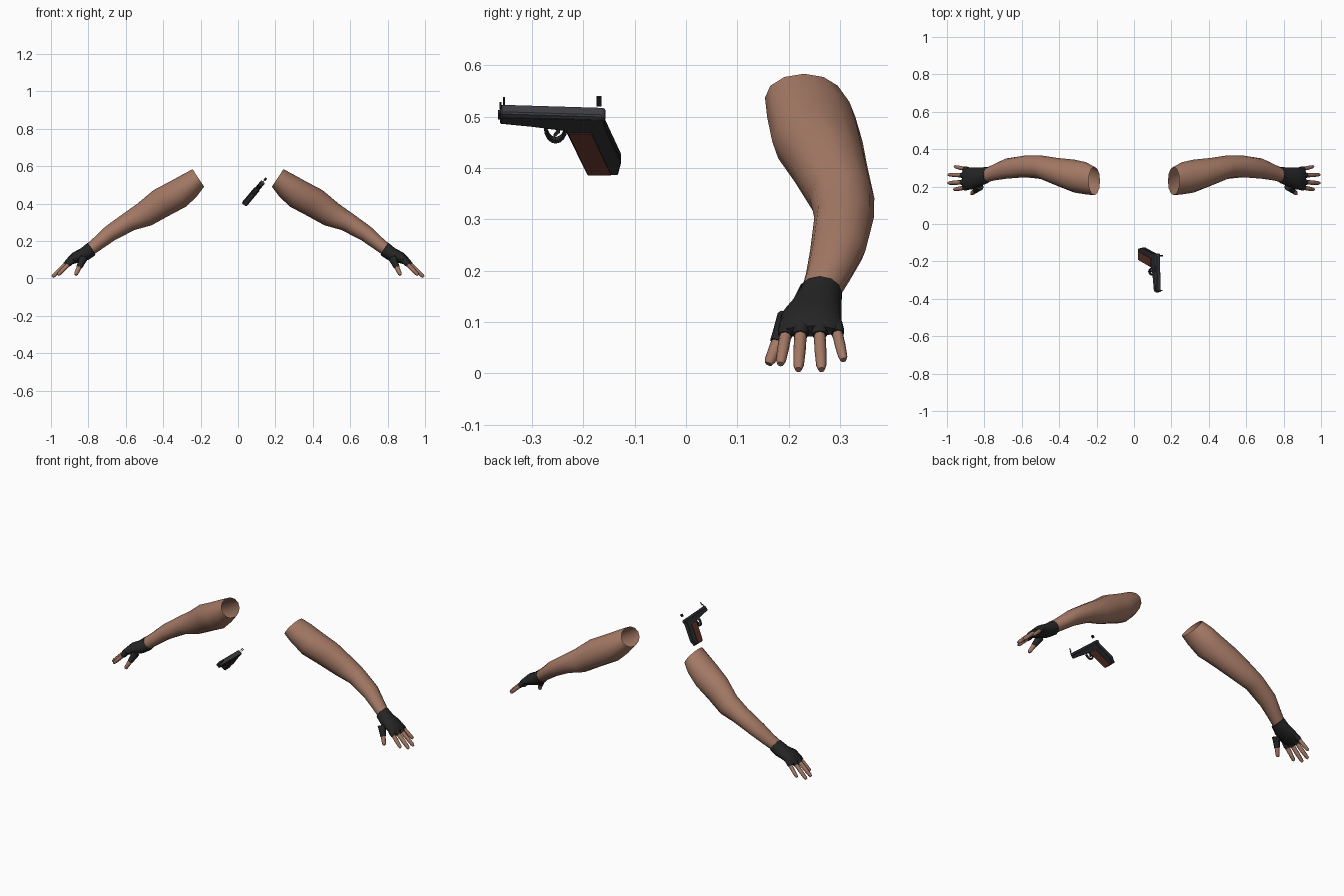
import bpy
import bmesh
from math import sin, cos, pi, radians
from mathutils import Vector, Matrix

if "Cube" in bpy.data.objects:
    bpy.data.objects.remove(bpy.data.objects["Cube"])


def material(name, rgb):
    m = bpy.data.materials.new(name)
    m.use_nodes = True
    m.diffuse_color = (*rgb, 1)
    m.node_tree.nodes["Principled BSDF"].inputs["Base Color"].default_value = (*rgb, 1)
    return m


SKIN = material("skin", (0.37, 0.19, 0.13))
GLOVE = material("glove black", (0.018, 0.018, 0.019))
STEEL = material("slide grey", (0.05, 0.05, 0.06))
FRAME = material("frame black", (0.019, 0.02, 0.022))
WOOD = material("grip brown", (0.085, 0.026, 0.017))


def finish(name, bm, mat, angle=None):
    bmesh.ops.recalc_face_normals(bm, faces=bm.faces[:])
    mesh = bpy.data.meshes.new(name)
    bm.to_mesh(mesh)
    bm.free()
    mesh.materials.append(mat)
    ob = bpy.data.objects.new(name, mesh)
    bpy.context.collection.objects.link(ob)
    if angle:
        bpy.ops.object.select_all(action="DESELECT")
        ob.select_set(True)
        bpy.context.view_layer.objects.active = ob
        bpy.ops.object.shade_smooth_by_angle(angle=radians(angle))
    return ob


def loft(name, rings, mat, side, cap_start=False, cap_end=False):
    """Skin a list of rings; side = -1 mirrors to the other arm."""
    bm = bmesh.new()
    loops = [[bm.verts.new((p[0] * side, p[1], p[2])) for p in r] for r in rings]
    n = len(loops[0])
    for a, b in zip(loops, loops[1:]):
        for i in range(n):
            j = (i + 1) % n
            bm.faces.new((a[i], a[j], b[j], b[i]))
    if cap_start:
        bm.faces.new(loops[0][::-1])
    if cap_end:
        bm.faces.new(loops[-1])
    ob = finish(name, bm, mat, 50)
    if side < 0 and not (cap_start or cap_end):
        return ob
    return ob


def arm_rings(stations, sides):
    """Stations: centre x, y, z, half height, half width, square to the arm."""
    up = Vector((0.548, 0, 0.836))
    out = []
    for x, y, z, h, w in stations:
        c = Vector((x, y, z))
        out.append([c + up * h * cos(2 * pi * i / sides)
                    + Vector((0, w * sin(2 * pi * i / sides), 0)) for i in range(sides)])
    return out


def tube_rings(a, b, steps, sides=8):
    """Steps: (fraction along a-b, radius)."""
    a, b = Vector(a), Vector(b)
    d = (b - a).normalized()
    u = d.cross(Vector((0, 1, 0))).normalized()
    v = d.cross(u)
    return [[a.lerp(b, t) + (u * cos(2 * pi * i / sides) + v * sin(2 * pi * i / sides)) * r
             for i in range(sides)] for t, r in steps]


# Arm from the open shoulder to the wrist
ARM = [(.212, .230, .537, .056, .076), (.255, .244, .500, .069, .086),
       (.319, .256, .452, .080, .088), (.408, .278, .405, .080, .075),
       (.500, .304, .342, .069, .063), (.583, .308, .303, .053, .058),
       (.685, .296, .240, .044, .054), (.740, .279, .195, .038, .045),
       (.800, .258, .148, .033, .037)]
# Glove from the cuff to the knuckles
HAND = [(.782, .261, .158, .034, .038), (.784, .261, .157, .039, .043),
        (.820, .253, .130, .037, .050), (.865, .244, .113, .031, .059),
        (.900, .243, .092, .021, .060), (.914, .243, .082, .012, .054)]
# Digits: knuckle, tip, radius
DIGITS = {"thumb": ((.825, .200, .110), (.869, .161, .018), .013),
          "index_finger": ((.885, .198, .098), (.963, .184, .018), .0115),
          "middle_finger": ((.890, .225, .104), (.993, .219, .007), .0120),
          "ring_finger": ((.890, .259, .104), (.993, .264, .007), .0115),
          "little_finger": ((.885, .290, .100), (.960, .307, .026), .0105)}

for side, label in ((1, "left"), (-1, "right")):
    loft(label + "_arm", arm_rings(ARM, 12), SKIN, side)
    loft(label + "_glove", arm_rings(HAND, 12), GLOVE, side, True, True)
    for name, (a, b, r) in DIGITS.items():
        sleeve = .55 if name == "thumb" else .32
        wide = 1.75 if name == "thumb" else 1.35
        loft(f"{label}_{name}_sleeve",
             tube_rings(a, b, [(0, r * wide), (sleeve * .6, r * 1.4), (sleeve, r * 1.2)]),
             GLOVE, side, True, True)
        loft(f"{label}_{name}",
             tube_rings(a, b, [(sleeve * .8, r), (.62, r), (.92, r * .85), (1, r * .55)]),
             SKIN, side, True, True)

# Pistol is drawn upright, then rolled onto its side and moved into place
PLACE = Matrix.Translation((.132, 0, .5135)) @ Matrix.Rotation(radians(40), 4, "Y")


def plate(name, outline, x0, x1, mat, bevel=0):
    """Extrude a (y, z) outline from x0 to x1."""
    bm = bmesh.new()
    face = bm.faces.new([bm.verts.new((x0, y, z)) for y, z in outline])
    ext = bmesh.ops.extrude_face_region(bm, geom=[face])
    moved = [g for g in ext["geom"] if isinstance(g, bmesh.types.BMVert)]
    bmesh.ops.translate(bm, verts=moved, vec=(x1 - x0, 0, 0))
    ob = finish(name, bm, mat)
    ob.matrix_world = PLACE
    if bevel:
        mod = ob.modifiers.new("bevel", "BEVEL")
        mod.width = bevel
        mod.segments = 1
    return ob


def box(name, y0, y1, z0, z1, x0, x1, mat):
    return plate(name, [(y0, z0), (y1, z0), (y1, z1), (y0, z1)], x0, x1, mat)


plate("pistol_slide", [(-.362, .004), (-.362, -.010), (-.158, -.018),
                       (-.156, -.010), (-.160, -.004)], -.0135, .0135, STEEL, .003)
plate("pistol_frame", [(-.362, -.008), (-.362, -.026), (-.300, -.034), (-.234, -.045),
                       (-.192, -.157), (-.133, -.157), (-.126, -.123), (-.159, -.030),
                       (-.158, -.014)], -.013, .013, FRAME, .002)

# Wooden panels on both sides of the grip
PANEL = [(-.229, -.048), (-.184, -.048), (-.146, -.153), (-.191, -.153)]
for label, s in (("left", 1), ("right", -1)):
    plate(label + "_grip_panel", PANEL, s * .0125, s * .0165, WOOD)

# Trigger guard loop and trigger
ARC = [pi + pi * i / 8 for i in range(9)]
outer = [(-.254 + .023 * cos(a), -.042 + .039 * sin(a)) for a in ARC]
inner = [(-.254 + .017 * cos(a), -.042 + .032 * sin(a)) for a in reversed(ARC)]
plate("trigger_guard", outer + inner, -.006, .006, FRAME)
plate("trigger", [(-.250, -.038), (-.243, -.038), (-.246, -.056), (-.255, -.066),
                  (-.258, -.064), (-.252, -.054)], -.003, .003, STEEL)

# Muzzle and sights
box("muzzle", -.366, -.350, -.020, -.006, -.006, .006, FRAME)
box("front_sight_post", -.357, -.353, .013, .031, -.002, .002, FRAME)
box("front_sight_base", -.363, -.360, .002, .018, -.002, .002, FRAME)
for label, s in (("left", 1), ("right", -1)):
    box(label + "_rear_sight", -.174, -.165, .014, .030, s * .002, s * .006, FRAME)
